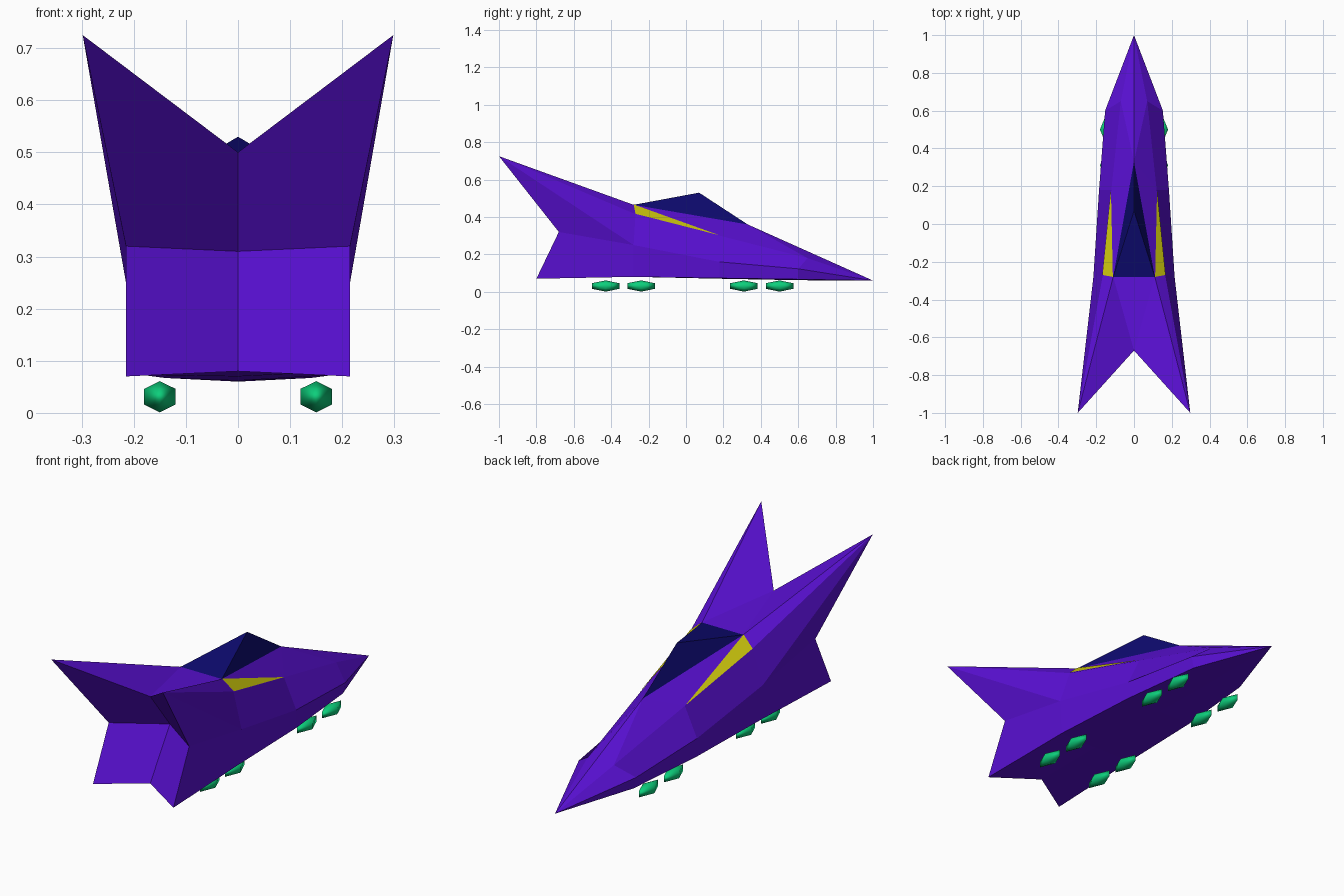
import bpy, bmesh

if "Cube" in bpy.data.objects:
    bpy.data.objects.remove(bpy.data.objects["Cube"])


def material(name, rgb):
    m = bpy.data.materials.new(name)
    m.diffuse_color = (*rgb, 1)
    m.use_nodes = True
    m.node_tree.nodes["Principled BSDF"].inputs["Base Color"].default_value = m.diffuse_color
    return m


purple = material("purple", (0.1, 0.005, 0.65))
navy = material("navy", (0.004, 0.003, 0.16))
yellow = material("yellow", (0.62, 0.58, 0.004))
green = material("green", (0.004, 0.62, 0.2))


def mirrored(name, pts, faces, mat):
    """Half of a part, given by named points, reflected across x = 0 and welded."""
    bm = bmesh.new()
    for s in (1, -1):
        v = {k: bm.verts.new((s * x, y, z)) for k, (x, y, z) in pts.items()}
        for f in faces:
            names = f.split()
            bm.faces.new([v[k] for k in (names if s > 0 else names[::-1])])
    bmesh.ops.remove_doubles(bm, verts=bm.verts, dist=0.0005)
    bmesh.ops.recalc_face_normals(bm, faces=bm.faces)
    me = bpy.data.meshes.new(name)
    bm.to_mesh(me)
    bm.free()
    me.materials.append(mat)
    ob = bpy.data.objects.new(name, me)
    bpy.context.collection.objects.link(ob)
    return ob


# Hull stations, nose (1) to tail (4): shoulder s, waist w, bottom edge b, keel k
P = {
    "nose": (0, 1, .06), "ridge": (0, .33, .36),
    "s1": (.07, .65, .18), "w1": (.153, .6, .123), "b1": (.14, .6, .067), "k1": (0, .6, .062),
    "s2": (.12, .18, .30), "w2": (.185, .18, .16), "b2": (.185, .18, .073), "k2": (0, .18, .07),
    "s3": (.11, -.28, .465), "u3": (.165, -.27, .415),
    "w3": (.215, -.28, .25), "b3": (.205, -.28, .08), "k3": (0, -.28, .08),
    "tip": (.298, -1, .725), "w4": (.215, -.68, .32), "b4": (.215, -.8, .07), "k4": (0, -.67, .08),
    "mid": (0, -.52, .31), "top": (0, -.67, .5), "deck": (0, -.28, .465),
    "peak": (0, .07, .53),
}


def part(name, faces, mat):
    used = {k for f in faces for k in f.split()}
    return mirrored(name, {k: P[k] for k in P if k in used}, faces, mat)


# Hull with swept tail fins
part("hull", [
    "nose s1 ridge", "s1 s2 ridge", "s2 s3 ridge", "s3 deck ridge",      # top
    "nose w1 s1", "s1 w1 w2 s2", "s2 w2 w3 u3", "s2 u3 s3",              # upper side
    "nose b1 w1", "w1 b1 b2 w2", "w2 b2 b3 w3", "w3 b3 b4 w4",           # lower side
    "nose k1 b1", "k1 k2 b2 b1", "k2 k3 b3 b2", "k3 k4 b4 b3",           # belly
    "s3 u3 tip", "u3 w3 tip", "w3 w4 tip",                               # outer fin
    "deck s3 top", "s3 tip top", "tip w4 mid top", "w4 b4 k4 mid",       # tail
], purple)

# Canopy
part("canopy", ["ridge s3 peak", "peak s3 deck"], navy)

# Yellow side intakes, laid just proud of the hull
intake = part("side_intakes", ["s2 u3 s3"], yellow)
for v in intake.data.vertices:
    v.co.x += .002 if v.co.x > 0 else -.002
    v.co.z += .002

# Hover pods: smooth stretched octahedra
for y in (-.43, -.24, .31, .5):
    for x in (-.15, .15):
        bpy.ops.mesh.primitive_uv_sphere_add(segments=4, ring_count=2, radius=1,
                                             location=(x, y, .031))
        pod = bpy.context.object
        pod.name = "hover_pod"
        pod.scale = (.035, .085, .03)
        pod.data.materials.append(green)
        bpy.ops.object.shade_smooth()
